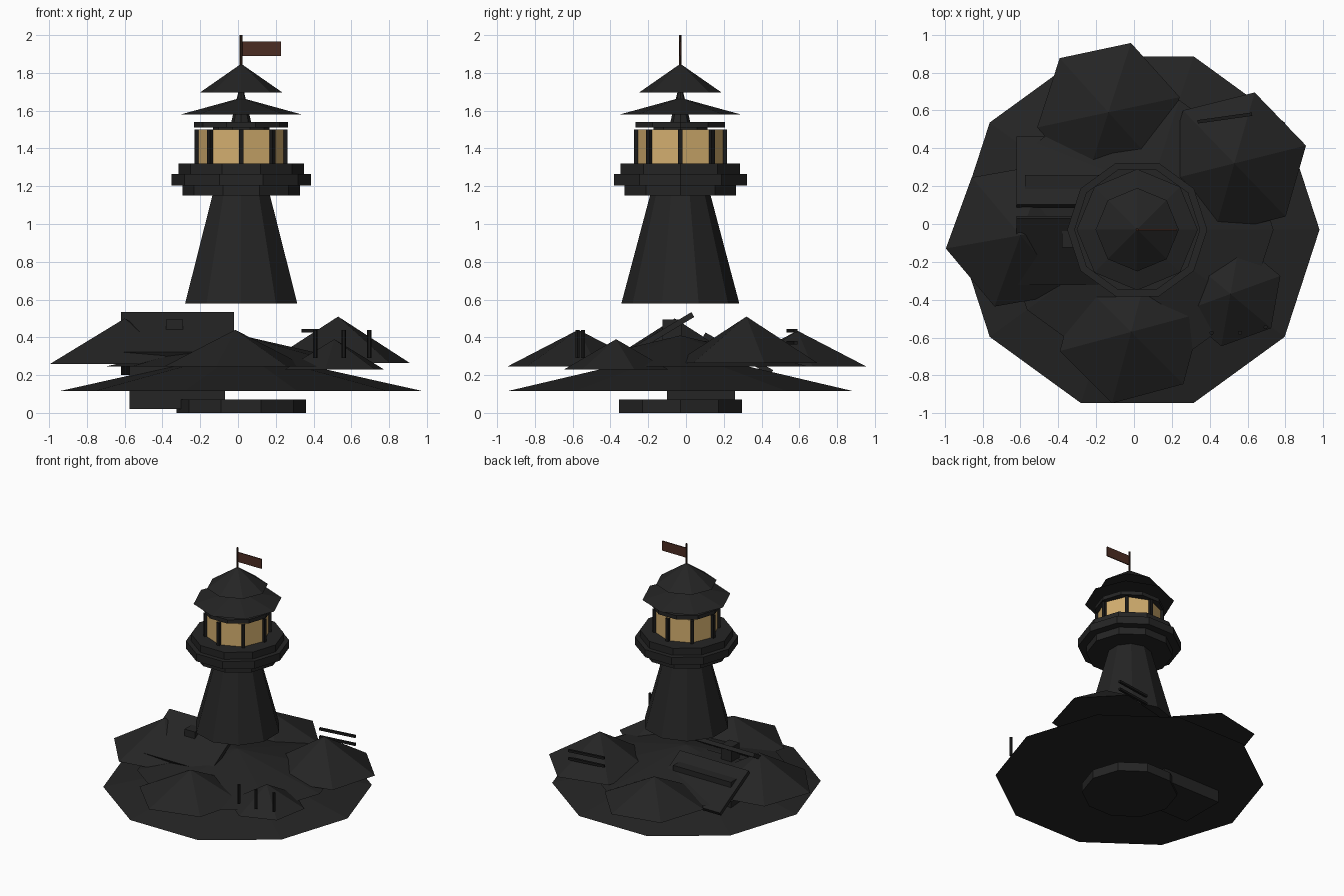
import bpy, bmesh
from math import sin, cos, pi, radians
from mathutils import Matrix

cube = bpy.data.objects.get("Cube")
if cube:
    bpy.data.objects.remove(cube, do_unlink=True)

AXIS = (0.017, -0.03)  # shared centre of the tower and island


def material(name, r, g, b):
    m = bpy.data.materials.new(name)
    m.use_nodes = True
    m.diffuse_color = (r, g, b, 1)
    m.node_tree.nodes["Principled BSDF"].inputs["Base Color"].default_value = (r, g, b, 1)
    return m


CHARCOAL = material("charcoal", 0.018, 0.018, 0.018)
BLACK = material("soft_black", 0.010, 0.010, 0.010)
AMBER = material("amber_glass", 0.66, 0.43, 0.16)
RUST = material("rust_cloth", 0.07, 0.025, 0.016)
BROWN = material("dark_wood", 0.03, 0.014, 0.009)


def finish(name, bm, mat):
    bmesh.ops.recalc_face_normals(bm, faces=bm.faces)
    mesh = bpy.data.meshes.new(name)
    bm.to_mesh(mesh)
    bm.free()
    mesh.materials.append(mat)
    obj = bpy.data.objects.new(name, mesh)
    bpy.context.collection.objects.link(obj)
    return obj


def lathe(name, profile, sides, turn=0, centre=AXIS, mat=CHARCOAL):
    """Flat-sided solid from (radius, height) pairs; radius 0 is a point."""
    bm = bmesh.new()
    rings = []
    for r, z in profile:
        angles = [radians(turn) + 2 * pi * i / sides for i in range(sides if r else 1)]
        rings.append([bm.verts.new((centre[0] + r * cos(a), centre[1] + r * sin(a), z))
                      for a in angles])
    for low, high in zip(rings, rings[1:]):
        for i in range(sides):
            j = (i + 1) % sides
            if len(high) == 1:
                bm.faces.new((low[i], low[j], high[0]))
            else:
                bm.faces.new((low[i], low[j], high[j], high[i]))
    for ring in (rings[0], rings[-1]):
        if len(ring) > 1:
            bm.faces.new(ring)
    return finish(name, bm, mat)


def box(name, centre, size, mat=CHARCOAL, tilt=0, yaw=0):
    bm = bmesh.new()
    m = (Matrix.Translation(centre) @ Matrix.Rotation(radians(yaw), 4, 'Z')
         @ Matrix.Rotation(radians(tilt), 4, 'X') @ Matrix.Diagonal((*size, 1)))
    bmesh.ops.create_cube(bm, size=1, matrix=m)
    return finish(name, bm, mat)


# Island: footing, broad lower ground, upper ground
lathe("footing", [(0.342, 0), (0.342, 0.07)], 10)
lathe("lower_ground", [(0.963, 0.115), (0, 0.33)], 10)
lathe("upper_ground", [(0.72, 0.245), (0, 0.41)], 10)

# Rocks: name, x, y, radius, base, peak, turn
for name, x, y, r, base, peak, turn in (
        ("front_rock", -0.015, -0.57, 0.39, 0.245, 0.44, 15),
        ("back_rock", -0.135, 0.59, 0.385, 0.245, 0.435, 12),
        ("back_left_rock", 0.53, 0.32, 0.39, 0.265, 0.51, 14),
        ("front_left_rock", 0.51, -0.37, 0.28, 0.23, 0.39, 20),
        ("right_rock", -0.6, -0.06, 0.4, 0.26, 0.5, 10)):
    lathe(name, [(r, base), (0, peak)], 6, turn, (x, y))

# Cottage with two roof slabs and a chimney
box("cottage_walls", (-0.322, 0.08, 0.2), (0.505, 0.36, 0.36))
box("front_roof", (-0.32, -0.14, 0.415), (0.6, 0.41, 0.03), tilt=31)
box("back_roof", (-0.32, 0.275, 0.313), (0.6, 0.41, 0.03), tilt=-29)
box("chimney", (-0.335, -0.075, 0.435), (0.09, 0.1, 0.12))

# Shore posts and a leaning pair of rails
for x, y in ((0.41, -0.575), (0.56, -0.575), (0.695, -0.545)):
    lathe("shore_post", [(0.012, 0.29), (0.012, 0.44)], 6, 0, (x, y), BLACK)
for z in (0.435, 0.372):
    box("shore_rail", (0.48, 0.56, z), (0.29, 0.018, 0.018), BLACK, yaw=8)

# Tower and gallery
lathe("tower", [(0.312, 0.58), (0.158, 1.16)], 10, 18)
lathe("gallery_bracket", [(0.31, 1.15), (0.31, 1.21)], 10)
lathe("gallery_deck", [(0.37, 1.205), (0.37, 1.265)], 10)
lathe("gallery_parapet", [(0.333, 1.265), (0.333, 1.32)], 10)

# Lantern room
lathe("lantern_glass", [(0.23, 1.32), (0.23, 1.5)], 8, mat=AMBER)
for i in range(8):
    a = i * pi / 4
    box("lantern_bar", (AXIS[0] + 0.234 * cos(a), AXIS[1] + 0.234 * sin(a), 1.41),
        (0.024, 0.024, 0.18), BLACK, yaw=i * 45)
lathe("lantern_ceiling", [(0.15, 1.495), (0.15, 1.515)], 10)
lathe("lantern_cap", [(0.249, 1.51), (0.249, 1.54)], 10)

# Stacked roofs on a tapering spindle
lathe("roof_spindle", [(0.055, 1.53), (0.015, 1.7)], 8)
lathe("lower_roof", [(0.32, 1.58), (0, 1.668)], 8)
lathe("upper_roof", [(0.22, 1.695), (0, 1.848)], 8)

# Flag
lathe("flag_pole", [(0.008, 1.8), (0.008, 2.0)], 6, mat=BROWN)
box("flag", (0.125, AXIS[1], 1.928), (0.205, 0.008, 0.076), RUST)
